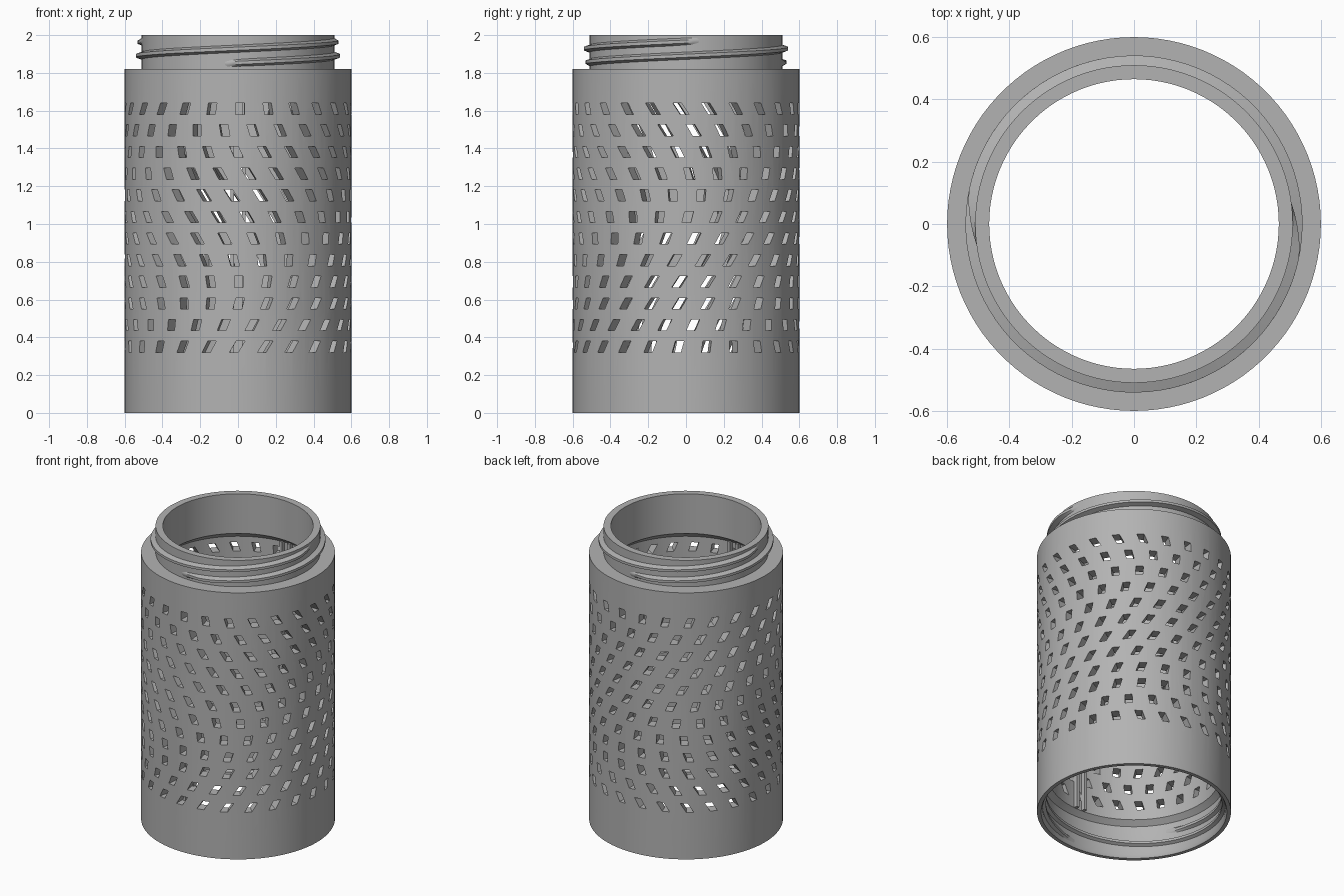
import bpy, bmesh
from math import sin, cos, pi, radians
from mathutils import Vector

old = bpy.data.objects.get("Cube")
if old:
    bpy.data.objects.remove(old)

grey = bpy.data.materials.new("matte grey plastic")
grey.use_nodes = True
grey.diffuse_color = (0.45, 0.45, 0.45, 1)
grey.node_tree.nodes["Principled BSDF"].inputs["Base Color"].default_value = (0.45, 0.45, 0.45, 1)


def polar(r, a, z):
    """Point at angle a, counted from the front towards +x."""
    return Vector((r * sin(a), -r * cos(a), z))


def finish(bm, name):
    bmesh.ops.recalc_face_normals(bm, faces=bm.faces[:])
    mesh = bpy.data.meshes.new(name)
    bm.to_mesh(mesh)
    bm.free()
    ob = bpy.data.objects.new(name, mesh)
    bpy.context.collection.objects.link(ob)
    mesh.materials.append(grey)
    return ob


def smooth(ob):
    bpy.ops.object.select_all(action='DESELECT')
    ob.select_set(True)
    bpy.context.view_layer.objects.active = ob
    bpy.ops.object.shade_smooth_by_angle(angle=radians(30))


def skin(bm, rings, closed):
    """Bridge equal rings of points, closing the loop or capping the ends."""
    rows = [[bm.verts.new(p) for p in ring] for ring in rings]
    n = len(rows[0])
    for i in range(len(rows) if closed else len(rows) - 1):
        a, b = rows[i], rows[(i + 1) % len(rows)]
        for j in range(n):
            k = (j + 1) % n
            bm.faces.new((a[j], a[k], b[k], b[j]))
    if not closed:
        bm.faces.new(rows[0])
        bm.faces.new(rows[-1][::-1])


# Body: outer wall, neck, wide chamber and bottom socket in one revolved profile
profile = [(0.6, 0), (0.6, 1.82), (0.51, 1.82), (0.51, 2), (0.465, 2),
           (0.465, 1.73), (0.53, 1.68), (0.53, 0.25), (0.565, 0.22), (0.565, 0.02), (0.575, 0)]
SIDES = 100
bm = bmesh.new()
skin(bm, [[polar(r, 2 * pi * s / SIDES, z) for r, z in profile] for s in range(SIDES)], True)
body = finish(bm, "perforated_body")

# Slots: 12 rows of 25, each leaning along a wave that winds once round the body
ROW_TURN = [1, 7.6, 13.6, 19.7, 25.7, 33.3, 36.5, 41, 43.6, 43.6, 36, 28.4]
bm = bmesh.new()
for row, turn in enumerate(ROW_TURN):
    z = 1.61 - 0.1145 * row
    for n in range(25):
        a = radians(turn) + 2 * pi * n / 25
        lean = -0.65 * cos(2 * pi * (z - 1.15) / 1.82 - a)
        side = Vector((cos(a), sin(a), 0))
        rings = []
        for r in (0.45, 0.7):
            rings.append([polar(r, a, z + dz) + side * (dx + lean * dz)
                          for dx, dz in ((-.023, -.03), (.023, -.03), (.023, .03), (-.023, .03))])
        skin(bm, rings, False)
cutter = finish(bm, "slot_cutter")
cutter.hide_render = True

cut = body.modifiers.new("slots", 'BOOLEAN')
cut.operation = 'DIFFERENCE'
cut.solver = 'MANIFOLD'
cut.object = cutter
bpy.ops.object.select_all(action='DESELECT')
body.select_set(True)
bpy.context.view_layer.objects.active = body
bpy.ops.object.modifier_apply(modifier=cut.name)
bpy.data.objects.remove(cutter)
smooth(body)


# Screw threads: helical ridges whose ends fade into the wall
def thread(name, start, sweep, z0, lead, root, crest, half):
    steps = int(sweep / 4)
    bm = bmesh.new()
    rings = []
    for i in range(steps + 1):
        turn = sweep * i / steps
        a = radians(start + turn)
        z = z0 + lead * turn / 360
        fade = min(1, 0.1 + min(i, steps - i) / 5)
        tip = root + (crest - root) * fade
        rings.append([polar(root, a, z - half), polar(tip, a, z - half * 0.4),
                      polar(tip, a, z + half * 0.4), polar(root, a, z + half)])
    skin(bm, rings, False)
    smooth(finish(bm, name))


for k, label in enumerate(("first", "second")):
    thread(label + "_neck_thread", -8 + 180 * k, 286, 1.85, 0.15, 0.506, 0.541, 0.021)
    thread(label + "_socket_thread", 180 * k, 300, 0.04, 0.15, 0.568, 0.545, 0.021)

# Inner guide rails: a pair of upright ribs at the front and at the back
for k, label in enumerate(("front", "back")):
    for s, hand in ((-1, "right"), (1, "left")):
        bm = bmesh.new()
        bmesh.ops.create_cube(bm, size=1)
        for v in bm.verts:
            v.co = Vector((v.co.x * 0.02 + s * 0.03, v.co.y * 0.035 + (2 * k - 1) * 0.52,
                           v.co.z * 1.44 + 0.97))
        finish(bm, f"{label}_{hand}_guide_rail")
